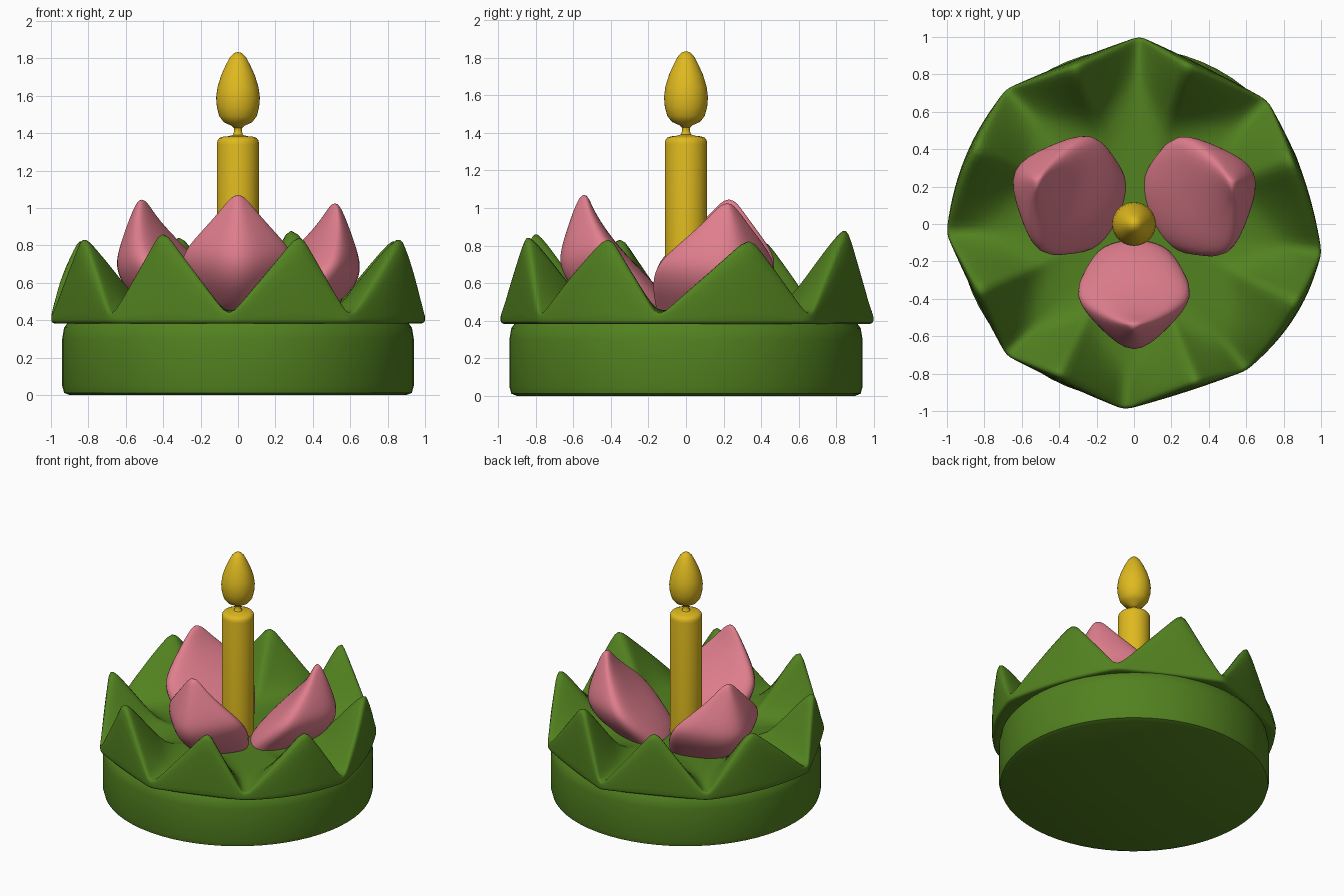
import bpy, bmesh, math
from mathutils import Vector, Matrix

if "Cube" in bpy.data.objects:
    bpy.data.objects.remove(bpy.data.objects["Cube"])


def material(name, rgb):
    m = bpy.data.materials.new(name)
    m.use_nodes = True
    m.diffuse_color = (*rgb, 1)
    m.node_tree.nodes["Principled BSDF"].inputs["Base Color"].default_value = (*rgb, 1)
    return m


green = material("leaf green", (0.085, 0.222, 0.014))
pink = material("petal pink", (0.75, 0.21, 0.27))
gold = material("candle gold", (0.74, 0.49, 0.014))


def loft(name, rings, mat, angle=40, subdivide=0):
    """Skin a stack of closed rings, with both ends capped."""
    bm = bmesh.new()
    rows = [[bm.verts.new(p) for p in ring] for ring in rings]
    n = len(rows[0])
    for a, b in zip(rows, rows[1:]):
        for i in range(n):
            j = (i + 1) % n
            bm.faces.new((a[i], a[j], b[j], b[i]))
    bm.faces.new(rows[0][::-1])
    bm.faces.new(rows[-1])
    bmesh.ops.recalc_face_normals(bm, faces=bm.faces)
    mesh = bpy.data.meshes.new(name)
    bm.to_mesh(mesh)
    bm.free()
    mesh.materials.append(mat)
    obj = bpy.data.objects.new(name, mesh)
    bpy.context.collection.objects.link(obj)
    if subdivide:
        mod = obj.modifiers.new("smooth", "SUBSURF")
        mod.levels = mod.render_levels = subdivide
    bpy.ops.object.select_all(action="DESELECT")
    obj.select_set(True)
    bpy.context.view_layer.objects.active = obj
    if subdivide:
        bpy.ops.object.shade_smooth()
    else:
        bpy.ops.object.shade_smooth_by_angle(angle=math.radians(angle))
    return obj


def lathe(name, profile, mat, sides=48, angle=40):
    turns = [math.tau * i / sides for i in range(sides)]
    return loft(name, [[(r * math.cos(t), r * math.sin(t), z) for t in turns]
                       for r, z in profile], mat, angle)


# Round base
lathe("base", [(0.9, 0), (0.93, 0.012), (0.94, 0.05), (0.94, 0.3),
               (0.93, 0.36), (0.9, 0.4)], green, 64)

# Leaf crown: valley corner x, y, then position and height of the next peak, bulge
LEAVES = [(0.03, 1.0, 0.5, 0.84, 0.01), (-0.68, 0.72, 0.42, 0.82, 0.07),
          (-1.0, -0.05, 0.48, 0.83, 0.01), (-0.68, -0.7, 0.42, 0.86, 0.01),
          (-0.05, -0.99, 0.6, 0.84, 0.01), (0.6, -0.78, 0.6, 0.83, 0.07),
          (1.0, -0.15, 0.6, 0.82, 0.05), (0.71, 0.66, 0.62, 0.88, 0.01)]
VALLEY, FLOOR, STEPS = 0.415, 0.455, 6

samples = []        # outline point, ridge height, closeness to the peak
for k, (x, y, peak, height, bulge) in enumerate(LEAVES):
    a, b = Vector((x, y)), Vector(LEAVES[(k + 1) % len(LEAVES)][:2])
    for i in range(2 * STEPS):
        rise = i / STEPS if i <= STEPS else 2 - i / STEPS
        f = peak * rise if i <= STEPS else 1 - (1 - peak) * rise
        p = a.lerp(b, f) * (1.004 + bulge * math.sin(math.pi * f))
        samples.append((p, VALLEY + (height + 0.035 - VALLEY) * rise, rise))


def crown_ring(scale, level):
    return [(*(p * scale(u)), level(h, u)) for p, h, u in samples]


def slope(part, climb):
    """Inner face of the leaves, running from the ridge to the floor."""
    return crown_ring(lambda u: (0.97 - 0.02 * u) * (1 - part) + (0.72 - 0.17 * u) * part,
                      lambda h, u: FLOOR + (h - FLOOR) * climb)


loft("leaf_crown", [
    crown_ring(lambda u: 0.88, lambda h, u: 0.385),
    crown_ring(lambda u: 0.97, lambda h, u: 0.38),
    crown_ring(lambda u: 1.0, lambda h, u: 0.385),
    crown_ring(lambda u: 1.0, lambda h, u: 0.41),
    crown_ring(lambda u: 1.0, lambda h, u: 0.41 + (h - 0.41) * 0.5),
    crown_ring(lambda u: 0.995 - 0.01 * u, lambda h, u: h - 0.01 * u),
    slope(0, 1), slope(0.15, 0.87), slope(0.4, 0.6), slope(0.7, 0.26), slope(1, 0),
    crown_ring(lambda u: 0.3, lambda h, u: FLOOR),
], green, subdivide=1)

# Pink petals: height, inner reach, widest reach, outer reach, half width
PETAL = [(0.42, 0.06, 0.2, 0.42, 0.24), (0.5, 0.08, 0.23, 0.57, 0.27),
         (0.6, 0.16, 0.3, 0.69, 0.33), (0.7, 0.26, 0.36, 0.73, 0.355),
         (0.78, 0.34, 0.41, 0.71, 0.325), (0.88, 0.42, 0.47, 0.665, 0.22),
         (0.98, 0.485, 0.52, 0.615, 0.115), (1.075, 0.525, 0.54, 0.565, 0.03)]


def petal(name, degrees, wide, reach, lift):
    turn = Matrix.Rotation(math.radians(degrees), 3, "Z")
    rings = []
    for z, inner, side, outer, w in PETAL:
        w *= wide
        half = [(outer, 0), (side * 0.45 + outer * 0.55, 0.52 * w), (side, w),
                (inner * 0.8 + side * 0.2, 0.65 * w), (inner, 0)]
        outline = half + [(r, -s) for r, s in half[3:0:-1]]
        rings.append([turn @ Vector((r * reach, s, z + lift)) for r, s in outline])
    loft(name, rings, pink, subdivide=2)


petal("front_petal", 270, 1.0, 1.0, 0.0)
petal("left_petal", 23, 1.12, 1.04, -0.045)
petal("right_petal", 156, 1.12, 1.04, -0.025)

# Candle with wick and flame
lathe("candle", [(0.11, 0.42), (0.113, 1.34), (0.11, 1.36), (0.1, 1.374),
                 (0.08, 1.381), (0.05, 1.384), (0.03, 1.39)], gold, angle=60)
lathe("wick", [(0.04, 1.38), (0.024, 1.395), (0.02, 1.42), (0.03, 1.45)], gold, 24)
lathe("flame", [(0.02, 1.425), (0.035, 1.44), (0.075, 1.458), (0.1, 1.49),
                (0.113, 1.54), (0.117, 1.59), (0.11, 1.645), (0.09, 1.71),
                (0.065, 1.765), (0.042, 1.808), (0.022, 1.828), (0.005, 1.833)],
      gold, 40, 60)
